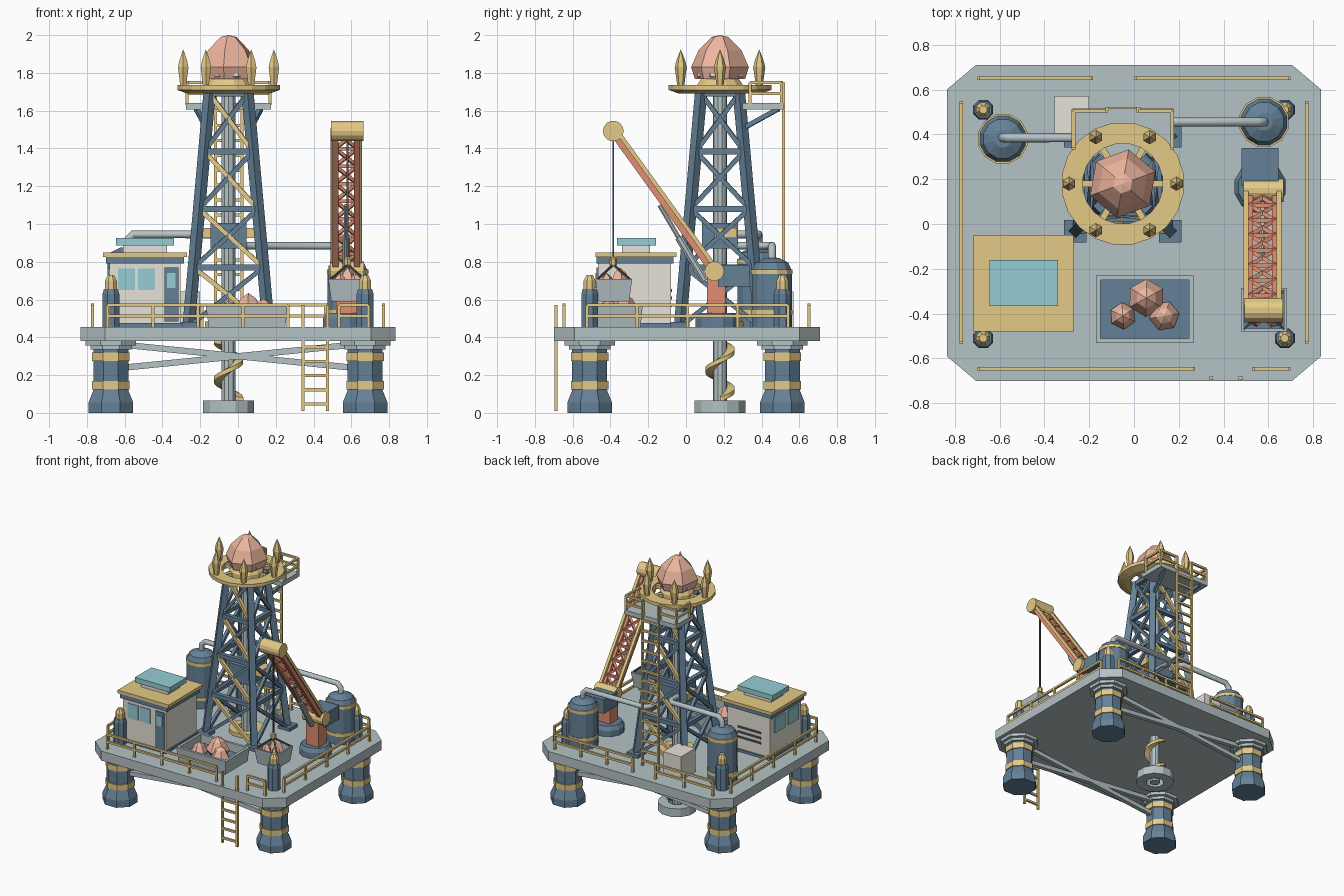
import bpy, bmesh, math
from mathutils import Vector, Matrix

if "Cube" in bpy.data.objects:
    bpy.data.objects.remove(bpy.data.objects["Cube"])

PALETTE = dict(navy=(.13, .22, .31), gold=(.78, .59, .24), steel=(.46, .54, .56), orange=(.75, .27, .16),
               crystal=(.86, .47, .35), teal=(.30, .61, .66), cream=(.79, .76, .68), dark=(.08, .10, .12))
MATS = {}
for key, c in PALETTE.items():
    MATS[key] = bpy.data.materials.new(key)
    MATS[key].diffuse_color = (*c, 1)


def finish(name, bm, col):
    bmesh.ops.recalc_face_normals(bm, faces=bm.faces)
    me = bpy.data.meshes.new(name)
    bm.to_mesh(me)
    bm.free()
    ob = bpy.data.objects.new(name, me)
    me.materials.append(MATS[col])
    bpy.context.collection.objects.link(ob)
    return ob


def box(name, x0, x1, y0, y1, z0, z1, col, taper=1.0):
    """Box by bounds; taper scales the bottom."""
    bm = bmesh.new()
    bmesh.ops.create_cube(bm, size=1)
    for v in bm.verts:
        k = taper if v.co.z < 0 else 1
        v.co = Vector(((x0 + x1) / 2 + v.co.x * k * (x1 - x0), (y0 + y1) / 2 + v.co.y * k * (y1 - y0),
                       z0 if v.co.z < 0 else z1))
    return finish(name, bm, col)


def lathe(name, x, y, prof, col, n=8, loop=False, rot=None, mat=None):
    """Revolve (radius, z) points about a vertical axis; loop joins last ring to first."""
    bm = bmesh.new()
    rot = math.pi / n if rot is None else rot
    rings = [[bm.verts.new((r * math.cos(rot + math.tau * i / n), r * math.sin(rot + math.tau * i / n), z))
              for i in range(n)] for r, z in prof]
    pairs = list(zip(rings, rings[1:])) + ([(rings[-1], rings[0])] if loop else [])
    for a, b in pairs:
        for i in range(n):
            bm.faces.new((a[i], a[(i + 1) % n], b[(i + 1) % n], b[i]))
    if not loop:
        bm.faces.new(rings[0])
        bm.faces.new(rings[-1])
    bmesh.ops.remove_doubles(bm, verts=bm.verts, dist=.0005)
    if mat:
        bm.transform(mat)
    bm.transform(Matrix.Translation((x, y, 0)))
    return finish(name, bm, col)


def beams(name, segs, w, col, n=4):
    """Straight bars of width w between point pairs, as one object."""
    bm = bmesh.new()
    for a, b in segs:
        a, b = Vector(a), Vector(b)
        d = b - a
        q = d.to_track_quat('Z', 'X' if abs(d.normalized().z) > .9 else 'Y').to_matrix().to_4x4()
        r = w / 2 / math.cos(math.pi / n)
        m = Matrix.Translation((a + b) / 2) @ q @ Matrix.Rotation(math.pi / n, 4, 'Z')
        bmesh.ops.create_cone(bm, cap_ends=True, segments=n, radius1=r, radius2=r, depth=d.length, matrix=m)
    return finish(name, bm, col)


def chain(pts):
    return list(zip(pts, pts[1:]))


def rail(name, a, b, z0, z1, gap=.24, col='gold'):
    a, b = Vector((*a, 0)), Vector((*b, 0))
    k = max(1, round((b - a).length / gap))
    up = lambda p, z: (p.x, p.y, z)
    segs = [(up(a, z), up(b, z)) for z in (z1, (z0 + z1) / 2)]
    segs += [(up(a.lerp(b, i / k), z0), up(a.lerp(b, i / k), z1)) for i in range(k + 1)]
    beams(name, segs, .016, col)


def ladder(name, x0, x1, y, z0, z1, top, n):
    segs = [((x, y, z0), (x, y, top)) for x in (x0, x1)]
    segs += [((x0, y, z0 + (z1 - z0) * (i + .5) / n), (x1, y, z0 + (z1 - z0) * (i + .5) / n)) for i in range(n)]
    beams(name, segs, .016, 'gold')


def crystal(name, x, y, z, r, h, n=6, rot=.3):
    lathe(name, x, y, [(r * .75, z), (r, z + h * .25), (r * .55, z + h * .78), (0, z + h)], 'crystal', n, rot=rot)


# deck: chamfered slab
bm = bmesh.new()
outline = [(-.835, -.59), (-.705, -.70), (.705, -.70), (.835, -.59), (.835, .60), (.705, .71), (-.705, .71), (-.835, .60)]
f = bm.faces.new([bm.verts.new((x, y, .38)) for x, y in outline])
top = bmesh.ops.extrude_face_region(bm, geom=[f])['geom']
bmesh.ops.translate(bm, vec=(0, 0, .075), verts=[v for v in top if isinstance(v, bmesh.types.BMVert)])
finish('deck', bm, 'steel')

# support legs, bands, collars and corner bollards
for sx in (-1, 1):
    for sy in (-1, 1):
        x, y = sx * .673, sy * .51
        lathe('support_leg', x, y, [(.128, 0), (.128, .055), (.1, .12), (.1, .35)], 'navy')
        for z in (.125, .275):
            lathe('leg_band', x, y, [(.108, z), (.108, z + .045)], 'gold')
        lathe('leg_collar', x, y, [(.118, .335), (.118, .357), (.145, .357), (.145, .385)], 'steel')
        lathe('bollard', x, y, [(.048, .455), (.048, .63), (.04, .655)], 'navy')
        lathe('bollard_tip', x, y, [(.034, .655), (.034, .70), (.018, .73)], 'gold')
for y in (-.51, .51):
    beams('cross_brace', [((-.6, y, .24), (.6, y, .36)), ((-.6, y, .36), (.6, y, .24))], .033, 'steel')

# drill string, ground ring and auger flight
CX, CY = -.05, .18
lathe('ground_ring', CX, CY, [(.14, 0), (.14, .065), (.065, .065), (.065, 0)], 'steel', 12, loop=True)
lathe('drill_pipe', CX, CY, [(.038, 0), (.038, 1.76)], 'steel', 10)
lathe('deck_collar', CX, CY, [(.13, .45), (.13, .485), (.07, .485), (.07, .45)], 'gold', 12, loop=True)
bm = bmesh.new()
prev = None
for i in range(41):
    a, z = math.tau * 1.5 * i / 40, .07 + .31 * i / 40
    cur = [bm.verts.new((CX + r * math.cos(a), CY + r * math.sin(a), z + dz))
           for r, dz in ((.03, -.018), (.078, -.012), (.078, .012), (.03, .018))]
    if prev:
        for j in range(4):
            bm.faces.new((prev[j], prev[(j + 1) % 4], cur[(j + 1) % 4], cur[j]))
    else:
        bm.faces.new(cur)
    prev = cur
bm.faces.new(prev)
finish('auger_flight', bm, 'gold')

# derrick tower: legs, rings and braces
def corner(i, z):
    h = .212 - .112 * (z - .455) / 1.245
    sx, sy = ((-1, -1), (1, -1), (1, 1), (-1, 1))[i % 4]
    return (CX + sx * h, CY + sy * h, z)


levels = [.455, .77, 1.08, 1.385, 1.69]
beams('tower_legs', [(corner(i, .455), corner(i, 1.70)) for i in range(4)], .046, 'navy')
beams('tower_rings', [(corner(i, z), corner(i + 1, z)) for i in range(4) for z in levels[1:]], .032, 'navy')
bays = chain(levels)
beams('tower_braces', [(corner(i, a), corner(i + 1, b)) for i in range(4) for a, b in bays], .024, 'navy')
beams('tower_cross_braces', [(corner(i + 1, a), corner(i, b)) for i in (1, 3) for a, b in bays], .024, 'navy')
beams('tower_gold_braces', [(corner(i + 1, a), corner(i, b)) for i in (0, 2) for a, b in bays], .024, 'gold')
for i in range(4):
    x, y, _ = corner(i, .455)
    box('tower_foot', x - .05, x + .05, y - .05, y + .05, .455, .48, 'navy')
box('drive_housing', CX - .095, CX + .095, CY - .095, CY + .095, .87, 1.005, 'navy')
box('drive_band', -.20, .10, .15, .27, .925, .98, 'gold')

# crown ring, spokes, spikes and big crystal
lathe('crown_ring', CX, CY, [(.22, 1.69), (.275, 1.71), (.275, 1.737), (.18, 1.737), (.18, 1.69)], 'gold', 20, loop=True)
lathe('crown_hub', CX, CY, [(.125, 1.70), (.125, 1.735), (.10, 1.775), (.04, 1.775), (.04, 1.70)], 'gold', 12, loop=True)
for i in range(6):
    c, s = math.cos(i * math.pi / 3), math.sin(i * math.pi / 3)
    beams('crown_spoke', [((CX + .1 * c, CY + .1 * s, 1.715), (CX + .2 * c, CY + .2 * s, 1.715))], .028, 'gold')
    lathe('crown_spike', CX + .24 * c, CY + .24 * s, [(.018, 1.73), (.032, 1.83), (.022, 1.87), (0, 1.925)], 'gold', 6)
lathe('crystal_cradle', CX, CY, [(.10, 1.765), (.13, 1.78), (.13, 1.80), (.10, 1.80)], 'cream', 8)
lathe('crown_crystal', CX, CY, [(.135, 1.768), (.155, 1.83), (.115, 1.92), (.045, 1.99), (0, 2.0)], 'crystal', 6, rot=.35)

# rear tower balcony, rail, struts and ladder
box('balcony', -.275, .175, .30, .515, 1.605, 1.64, 'steel')
for a, b in (((-.27, .34), (-.27, .505)), ((-.27, .505), (-.125, .505)), ((.02, .505), (.17, .505)), ((.17, .34), (.17, .505))):
    rail('balcony_rail', a, b, 1.63, 1.75)
beams('balcony_struts', [((x0, .29, 1.50), (x1, .49, 1.61)) for x0, x1 in ((-.16, -.22), (.06, .12))], .024, 'navy')
ladder('tower_ladder', -.12, .02, .515, .455, 1.64, 1.75, 15)

# cabin
box('cabin_base', -.69, -.295, -.475, -.07, .455, .475, 'navy')
box('cabin_walls', -.68, -.305, -.465, -.08, .475, .80, 'cream')
box('cabin_eave', -.70, -.285, -.475, -.065, .79, .826, 'navy')
box('cabin_roof', -.715, -.27, -.48, -.05, .825, .85, 'gold')
box('skylight_stand', -.61, -.375, -.34, -.19, .85, .887, 'cream')
box('skylight', -.645, -.34, -.365, -.16, .885, .925, 'teal')
for x in (-.635, -.53):
    box('front_window', x, x + .09, -.472, -.46, .65, .765, 'teal')
for y in (-.43, -.26):
    box('side_window', -.687, -.675, y, y + .13, .65, .765, 'teal')
box('cabin_door', -.39, -.315, -.474, -.46, .485, .77, 'navy')
box('door_window', -.375, -.33, -.479, -.47, .66, .74, 'teal')
for z in (.56, .60, .64):
    box('rear_louvre', -.6, -.4, -.085, -.073, z, z + .015, 'dark')
box('utility_box', -.355, -.20, .39, .57, .455, .642, 'cream')

# storage tanks and pipes
for x, y, h in ((-.585, .38, .875), (.58, .455, .82)):
    lathe('tank', x, y, [(.11, .455), (.11, h - .07), (.09, h - .025), (.04, h), (.0, h)], 'navy', 12)
    for z in (.52, h - .085):
        lathe('tank_band', x, y, [(.114, z), (.114, z + .025)], 'gold', 12)
for x, y, z0, z1, x1 in ((-.585, .385, .85, .945, -.12), (.58, .455, .80, .885, .02)):
    cu = bpy.data.curves.new('pipe', 'CURVE')
    cu.dimensions, cu.bevel_depth, cu.bevel_resolution = '3D', .021, 2
    s = 1 if x1 > x else -1
    pts = [(x, y, z0), (x, y, z1 - .03), (x + s * .03, y, z1), (x1 - s * .03, y, z1), (x1, y - .03, z1), (x1, .25, z1)]
    sp = cu.splines.new('POLY')
    sp.points.add(len(pts) - 1)
    for p, co in zip(sp.points, pts):
        p.co = (*co, 1)
    cu.use_fill_caps = True
    cu.materials.append(MATS['steel'])
    bpy.context.collection.objects.link(bpy.data.objects.new('pipe', cu))


# open ore bins with crystals
def bin_tray(name, x0, x1, y0, y1, z0, z1, t, taper):
    ob = box(name, x0, x1, y0, y1, z0, z1, 'steel', taper)
    ob.data.materials.append(MATS['navy'])
    bm = bmesh.new()
    bm.from_mesh(ob.data)
    face = max(bm.faces, key=lambda f: f.normal.z)
    bmesh.ops.inset_region(bm, faces=[face], thickness=t)
    low = bmesh.ops.extrude_discrete_faces(bm, faces=[face])['faces'][0]
    bmesh.ops.translate(bm, vec=(0, 0, -(z1 - z0) * .6), verts=low.verts)
    low.material_index = 1
    bm.to_mesh(ob.data)
    bm.free()


bin_tray('ore_bin', -.17, .265, -.53, -.23, .455, .565, .028, .93)
for x, y, r, h in ((.055, -.33, .085, .14), (-.05, -.41, .06, .10), (.135, -.41, .068, .11)):
    crystal('ore_crystal', x, y, .495, r, h, 6, x * 9)
bin_tray('crane_bucket', .478, .682, -.48, -.285, .59, .71, .018, .84)
for x, y, r, h in ((.58, -.35, .06, .13), (.54, -.415, .045, .10), (.625, -.42, .045, .10)):
    crystal('bucket_crystal', x, y, .64, r, h, 5, x * 9)

# crane: turntable, column, counterweight, boom, ram and hoist
BX = .573
lathe('crane_base', BX - .01, .165, [(.118, .455), (.118, .50), (.10, .53)], 'navy', 12)
box('crane_column', BX - .055, BX + .055, .11, .21, .53, .74, 'orange')
box('counterweight', .48, .645, .17, .34, .67, .78, 'navy')
axis = Matrix.Rotation(math.pi / 2, 4, 'Y')
for name, y, z, r, w in (('boom_pivot', .15, .75, .052, .09), ('boom_head', -.385, 1.492, .055, .086)):
    lathe(name, BX + .005, y, [(r, -w), (r, w)], 'gold', 14, mat=Matrix.Translation((0, 0, z)) @ axis)
foot, tip = Vector((0, .15, .75)), Vector((0, -.385, 1.492))
nrm = Vector((0, -.81, -.585))
at = lambda dx, t, o=0: Vector((BX + dx, 0, 0)) + foot.lerp(tip, t) + nrm * o
beams('boom_rails', [(at(dx, 0, o), at(dx, 1, o)) for dx in (-.073, .073) for o in (-.017,)], .022, 'gold')
beams('boom_chords', [(at(dx, 0, .008), at(dx, 1, .008)) for dx in (-.058, .058)], .032, 'orange')
steps = [i / 8 for i in range(9)]
lattice = [(at(s * -.058, a), at(s * .058, b)) for a, b in chain(steps) for s in (-1, 1)]
beams('boom_lattice', lattice + [(at(-.058, t), at(.058, t)) for t in steps], .018, 'orange')
beams('boom_ram', [((BX, .10, .70), (BX, -.04, .93))], .04, 'steel', 8)
beams('ram_rod', [((BX, -.04, .93), (BX, -.14, 1.10))], .024, 'steel', 8)
HX = .58
beams('hoist_cable', [((HX, -.385, 1.45), (HX, -.385, .80))], .01, 'dark')
lathe('hoist_hook', HX, -.385, [(.012, .775), (.02, .785), (.02, .815), (.01, .825)], 'gold', 6)
beams('bucket_slings', [((HX, -.385, .785), (x, y, .705)) for x in (.49, .67) for y in (-.47, -.295)], .01, 'dark')

# deck railings and access ladder
for a, b in (((-.69, -.645), (.265, -.645)), ((.535, -.645), (.69, -.645)), ((-.69, .65), (-.19, .65)),
             ((.01, .65), (.69, .65)), ((-.77, -.525), (-.77, .54)), ((.77, -.525), (.77, .54))):
    rail('deck_rail', a, b, .455, .57)
ladder('access_ladder', .345, .475, -.688, .01, .46, .57, 6)

for m in bpy.data.materials:
    if m.users and not m.is_grease_pencil:
        m.use_nodes = True
        m.node_tree.nodes["Principled BSDF"].inputs["Base Color"].default_value = m.diffuse_color
